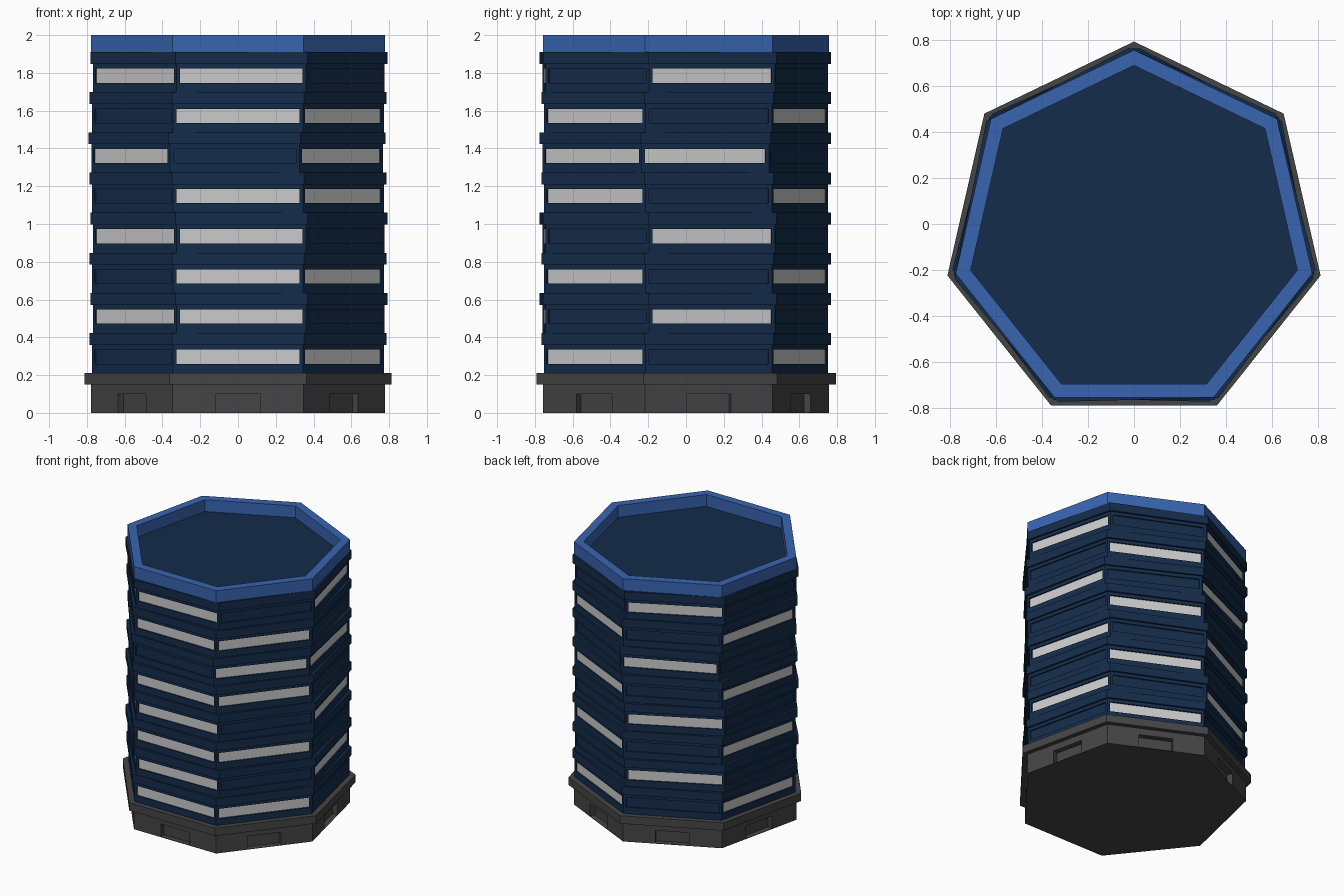
import bpy, bmesh
from math import sin, cos, radians, pi

if "Cube" in bpy.data.objects:
    bpy.data.objects.remove(bpy.data.objects["Cube"])

N = 7
CY = -0.039            # heptagon centre, so that the bounding box is centred


def mat(name, rgb):
    m = bpy.data.materials.new(name)
    m.diffuse_color = (*rgb, 1)
    m.use_nodes = True
    m.node_tree.nodes["Principled BSDF"].inputs["Base Color"].default_value = m.diffuse_color
    return m


NAVY = mat("navy_cladding", (0.007, 0.025, 0.07))
BLUE = mat("blue_parapet", (0.04, 0.13, 0.44))
DARK = mat("dark_stone", (0.06, 0.06, 0.06))
LIGHT = mat("lit_glass", (0.8, 0.8, 0.8))


def finish(bm, name, mats):
    bmesh.ops.remove_doubles(bm, verts=bm.verts, dist=1e-5)
    bmesh.ops.recalc_face_normals(bm, faces=bm.faces)
    me = bpy.data.meshes.new(name)
    bm.to_mesh(me)
    bm.free()
    for m in mats:
        me.materials.append(m)
    ob = bpy.data.objects.new(name, me)
    ob.location.y = CY
    bpy.context.collection.objects.link(ob)
    return ob


def loop(bm, r, z, turn=0):
    # side 0 faces the front, sides run counter-clockwise
    a0 = radians(turn) - pi / 2 - pi / N
    return [bm.verts.new((r * cos(a0 + 2 * pi * k / N), r * sin(a0 + 2 * pi * k / N), z))
            for k in range(N)]


def bridge(bm, a, b):
    for k in range(len(a)):
        j = (k + 1) % len(a)
        bm.faces.new((a[k], a[j], b[j], b[k]))


def prism(name, r, z0, z1, m, turn=0):
    bm = bmesh.new()
    a, b = loop(bm, r, z0, turn), loop(bm, r, z1, turn)
    bridge(bm, a, b)
    bm.faces.new(a)
    bm.faces.new(b)
    return finish(bm, name, [m])


def recessed_wall(name, r, z0, z1, half, h0, h1, depth, mats, turn=0, lit=()):
    """Heptagonal storey with one rectangular recess in every side."""
    bm = bmesh.new()
    lo, hi = loop(bm, r, z0, turn), loop(bm, r, z1, turn)
    bm.faces.new(lo)
    bm.faces.new(hi)
    ap = r * cos(pi / N)
    for k in range(N):
        j = (k + 1) % N
        a = radians(turn) - pi / 2 + 2 * pi * k / N

        def rect(d):
            return [bm.verts.new((d * cos(a) - t * sin(a), d * sin(a) + t * cos(a), z))
                    for t, z in ((-half, h0), (half, h0), (half, h1), (-half, h1))]
        front, back = rect(ap), rect(ap - depth)
        bridge(bm, [lo[k], lo[j], hi[j], hi[k]], front)
        bridge(bm, front, back)
        bm.faces.new(back).material_index = 1 if k in lit else 0
    return finish(bm, name, mats)


# ground storey with doorways, and its cornice
recessed_wall("ground_storey", 0.797, 0, 0.15, 0.12, 0.003, 0.1, 0.04, [DARK])
prism("ground_cornice", 0.834, 0.15, 0.21, DARK)

# eight office storeys, each turned so its lit windows start at another side
H = 0.2125
for i, turn in enumerate((0, -50, 0, -50, 0, 50, 0, -50)):
    z = 0.21 + H * i
    recessed_wall(f"storey_{i + 1}", 0.792, z, z + 0.15, 0.325, z + 0.05, z + 0.125,
                  0.01, [NAVY, LIGHT], turn, lit=(1, 3, 5, 0))
    prism(f"floor_band_{i + 1}", 0.807, z + 0.15, z + H, NAVY, turn)

# roof parapet ring
bm = bmesh.new()
rings = [loop(bm, r, z) for r, z in ((0.797, 1.91), (0.797, 2.0), (0.73, 2.0), (0.73, 1.91))]
for k in range(4):
    bridge(bm, rings[k], rings[(k + 1) % 4])
finish(bm, "roof_parapet", [BLUE])
